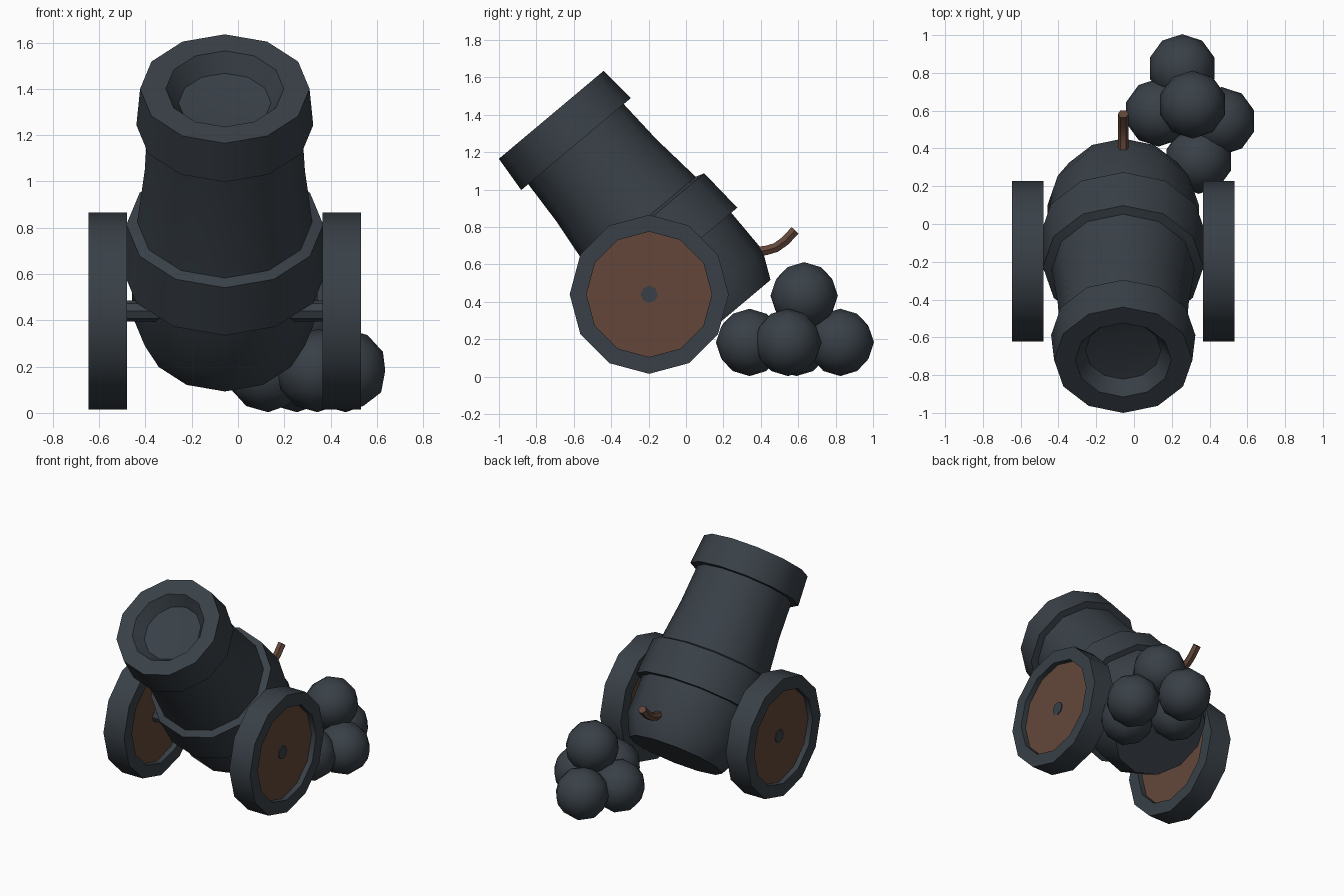
import bpy, bmesh, math
from mathutils import Vector, Matrix

if "Cube" in bpy.data.objects:
    bpy.data.objects.remove(bpy.data.objects["Cube"])


def material(name, rgb):
    m = bpy.data.materials.new(name)
    m.diffuse_color = (*rgb, 1)
    m.use_nodes = True
    m.node_tree.nodes["Principled BSDF"].inputs["Base Color"].default_value = m.diffuse_color
    return m


IRON = material("dark iron", (0.040, 0.051, 0.063))
WOOD = material("brown wood", (0.125, 0.062, 0.041))


def finish(name, bm, mat, angle=40):
    bmesh.ops.recalc_face_normals(bm, faces=bm.faces)
    me = bpy.data.meshes.new(name)
    bm.to_mesh(me)
    bm.free()
    me.materials.append(mat)
    ob = bpy.data.objects.new(name, me)
    bpy.context.collection.objects.link(ob)
    bpy.ops.object.select_all(action='DESELECT')
    ob.select_set(True)
    bpy.context.view_layer.objects.active = ob
    bpy.ops.object.shade_smooth_by_angle(angle=math.radians(angle))
    return ob


def lathe(name, profile, origin, axis, up, mat, sides=12, closed=False):
    """Revolve (distance, radius) points about an axis; first corner lies along up."""
    o, a, u = Vector(origin), Vector(axis).normalized(), Vector(up).normalized()
    w = a.cross(u)
    bm = bmesh.new()
    rings = []
    for t, r in profile:
        if r == 0:
            rings.append([bm.verts.new(o + a * t)] * sides)
        else:
            rings.append([bm.verts.new(o + a * t + (u * math.cos(k) + w * math.sin(k)) * r)
                          for k in (2 * math.pi * i / sides for i in range(sides))])
    pairs = list(zip(rings, rings[1:]))
    if closed:
        pairs.append((rings[-1], rings[0]))
    for p, q in pairs:
        for i in range(sides):
            j = (i + 1) % sides
            bm.faces.new(list(dict.fromkeys((p[i], p[j], q[j], q[i]))))
    return finish(name, bm, mat)


# Barrel: bowl, muzzle collar, tapering tube, reinforcing band, breech
CX = -0.057
lathe("barrel", [(0.10, 0), (0.08, 0.20), (0, 0.255), (0, 0.366), (0.205, 0.382), (0.205, 0.333),
                 (0.46, 0.346), (0.75, 0.378), (0.765, 0.425), (1.02, 0.442), (1.02, 0.40),
                 (1.28, 0.40), (1.43, 0.33), (1.43, 0)],
      (CX, -0.72, 1.40), (0, 0.643, -0.766), (0, 0.766, 0.643), IRON)

# Wheels: iron rim with recessed wooden disc
WY, WZ = -0.197, 0.44
for side, s in (("left", -1), ("right", 1)):
    c = (CX + s * 0.505, WY, WZ)
    lathe(side + "_wheel_rim", [(-0.083, 0.335), (-0.083, 0.425), (0.083, 0.425), (0.083, 0.335)],
          c, (1, 0, 0), (0, 0, 1), IRON, closed=True)
    lathe(side + "_wheel_disc", [(-0.045, 0), (-0.045, 0.338), (0.045, 0.338), (0.045, 0)],
          c, (1, 0, 0), (0, 0, 1), WOOD)

# Axle, its ends showing as hubs
lathe("axle", [(-0.556, 0), (-0.556, 0.046), (0.556, 0.046), (0.556, 0)],
      (CX, WY, WZ), (1, 0, 0), (0, 0, 1), IRON, sides=8)

# Fuse: bent rod swept along a short path
path = [(0.36, 0.665), (0.43, 0.675), (0.48, 0.69), (0.53, 0.725), (0.583, 0.782)]
bm = bmesh.new()
rings = []
for i, p in enumerate(path):
    a, b = path[max(i - 1, 0)], path[min(i + 1, len(path) - 1)]
    d = Vector((0, b[0] - a[0], b[1] - a[1])).normalized()
    n = Vector((1, 0, 0)).cross(d)
    rings.append([bm.verts.new(Vector((CX, *p)) + 0.029 * (Vector((math.cos(k), 0, 0)) + n * math.sin(k)))
                  for k in (math.pi / 3 * j for j in range(6))])
for p, q in zip(rings, rings[1:]):
    for j in range(6):
        bm.faces.new((p[j], p[j - 1], q[j - 1], q[j]))
bm.faces.new(rings[0])
bm.faces.new(rings[-1])
finish("fuse", bm, WOOD)

# Stack of cannonballs
for i, c in enumerate([(0.255, 0.825, 0.183), (0.13, 0.59, 0.183), (0.465, 0.545, 0.183),
                       (0.343, 0.34, 0.183), (0.31, 0.632, 0.432)]):
    bm = bmesh.new()
    bmesh.ops.create_icosphere(bm, subdivisions=2, radius=0.18, matrix=Matrix.Translation(c))
    finish(f"cannonball_{i + 1}", bm, IRON, 60)
